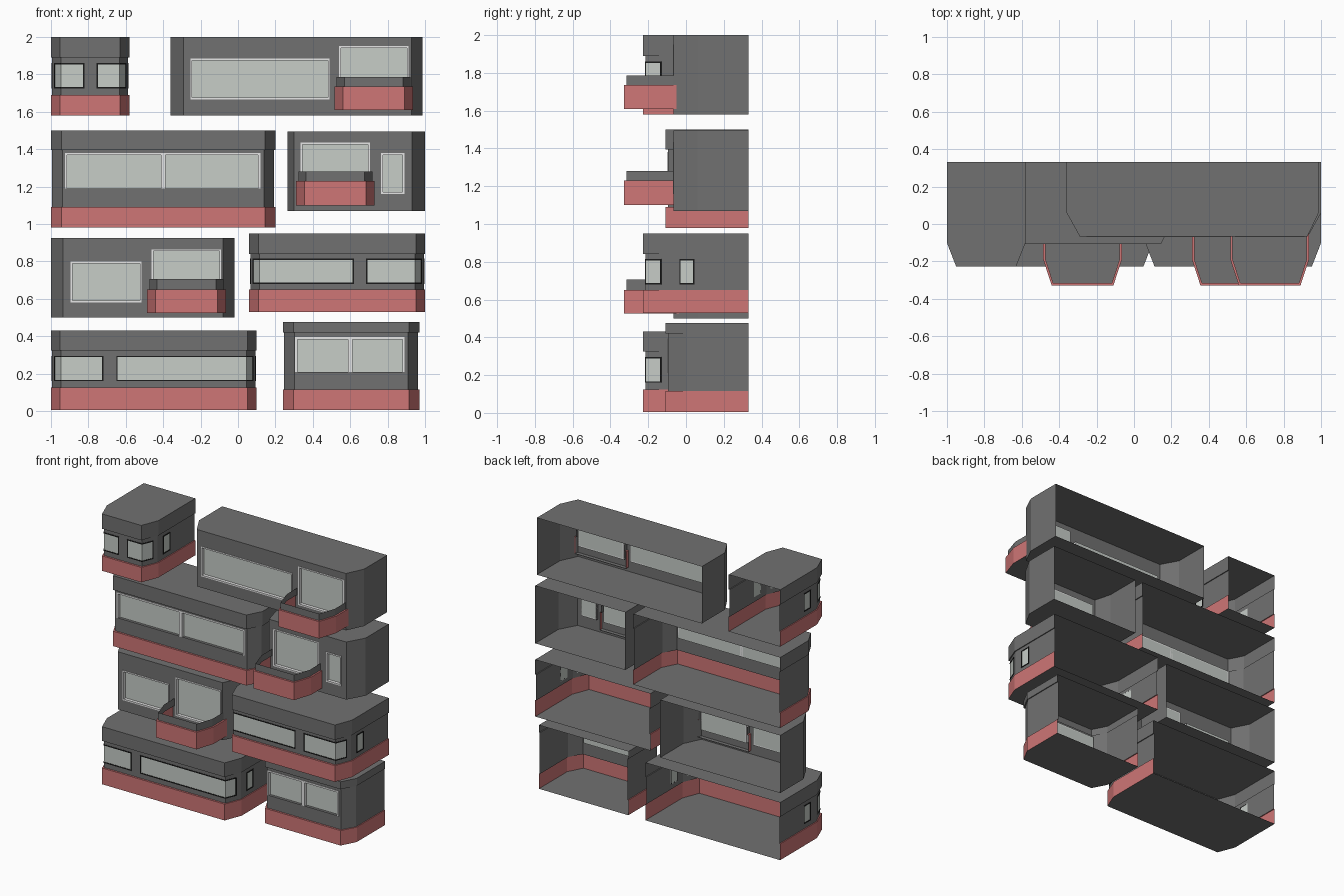
import bpy
import bmesh
from mathutils import Vector

if "Cube" in bpy.data.objects:
    bpy.data.objects.remove(bpy.data.objects["Cube"], do_unlink=True)

BACK = 0.33


def material(name, r, g, b):
    m = bpy.data.materials.new(name)
    m.use_nodes = True
    m.diffuse_color = (r, g, b, 1)
    m.node_tree.nodes["Principled BSDF"].inputs["Base Color"].default_value = (r, g, b, 1)
    return m


GREY = material("wall grey", 0.165, 0.165, 0.165)
RED = material("base red", 0.62, 0.18, 0.18)
GLASS = material("window glass", 0.57, 0.61, 0.575)
WHITE = material("white frame", 0.9, 0.9, 0.9)
BLACK = material("black frame", 0.01, 0.01, 0.01)


def make(name, faces, mat):
    """One object from a list of polygons."""
    if not faces:
        return
    bm = bmesh.new()
    for f in faces:
        bm.faces.new([bm.verts.new(p) for p in f])
    bmesh.ops.remove_doubles(bm, verts=bm.verts, dist=0.0002)
    me = bpy.data.meshes.new(name)
    bm.to_mesh(me)
    bm.free()
    me.materials.append(mat)
    bpy.context.collection.objects.link(bpy.data.objects.new(name, me))


def outline(x0, x1, front, corner, cl, cr, back=BACK):
    """Open plan line with chamfered front corners, running left to right."""
    return [(x0, back), (x0, corner), (x0 + cl, front),
            (x1 - cr, front), (x1, corner), (x1, back)]


def ribbon(line, z0, z1):
    return [[(*a, z0), (*b, z0), (*b, z1), (*a, z1)] for a, b in zip(line, line[1:])]


def ledge(outer, inner, z):
    return [[(*outer[i], z), (*outer[i + 1], z), (*inner[i + 1], z), (*inner[i], z)]
            for i in range(len(outer) - 1)]


def slab(line, z):
    return [[(*p, z) for p in line]]


class Panel:
    """Flat wall piece between two plan points, with u along it and d into it."""

    def __init__(self, a, b):
        self.a = Vector((*a, 0))
        run = Vector((*b, 0)) - self.a
        self.length = run.length
        self.dir = run.normalized()
        self.inward = Vector((-self.dir.y, self.dir.x, 0))

    def pt(self, u, z, d=0):
        return self.a + self.dir * u + self.inward * d + Vector((0, 0, z))

    def quad(self, u0, u1, z0, z1, d=0):
        return [self.pt(u0, z0, d), self.pt(u1, z0, d), self.pt(u1, z1, d), self.pt(u0, z1, d)]

    def tube(self, u0, u1, z0, z1, d0, d1):
        a, b = self.quad(u0, u1, z0, z1, d0), self.quad(u0, u1, z0, z1, d1)
        return [[a[i], b[i], b[(i + 1) % 4], a[(i + 1) % 4]] for i in range(4)]

    def bar(self, u0, u1, z0, z1, d0, d1):
        return self.tube(u0, u1, z0, z1, d0, d1) + [
            self.quad(u0, u1, z0, z1, d0), self.quad(u0, u1, z0, z1, d1)[::-1]]

    def wall(self, z0, z1, holes):
        us = sorted({0, self.length, *[h[0] for h in holes], *[h[1] for h in holes]})
        zs = sorted({z0, z1, *[h[2] for h in holes], *[h[3] for h in holes]})
        faces = []
        for ua, ub in zip(us, us[1:]):
            for za, zb in zip(zs, zs[1:]):
                u, z = (ua + ub) / 2, (za + zb) / 2
                if not any(h[0] < u < h[1] and h[2] < z < h[3] for h in holes):
                    faces.append(self.quad(ua, ub, za, zb))
        return faces


def glazed_walls(name, line, z0, z1, holes, recess, width, frame_mat, sill=False):
    """Walls with glass and frames; holes maps a panel index to its openings."""
    walls, glass, frames = [], [], []
    for i, (a, b) in enumerate(zip(line, line[1:])):
        p = Panel(a, b)
        hs = holes.get(i, [])
        walls += p.wall(z0, z1, hs)
        for u0, u1, za, zb in hs:
            glass.append(p.quad(u0, u1, za, zb, recess))
            if recess:
                walls += p.tube(u0, u1, za, zb, 0, recess)
            d0, d1 = -0.003, recess
            frames += p.bar(u0, u1, zb - width, zb, d0, d1)
            if not sill:
                frames += p.bar(u0, u1, za, za + width, d0, d1)
            if u0 > 0.0005:
                frames += p.bar(u0, u0 + width, za, zb, d0, d1)
            if u1 < p.length - 0.0005:
                frames += p.bar(u1 - width, u1, za, zb, d0, d1)
    make(name + "_walls", walls, GREY)
    make(name + "_glass", glass, GLASS)
    make(name + "_frames", frames, frame_mat)


def stepped_shell(name, line, inner, z0, zb, zt, z1):
    """Red base, overhanging top band, floor and ceiling."""
    make(name + "_base", ribbon(line, z0, zb) + ledge(line, inner, zb), RED)
    make(name + "_top_band", ribbon(line, zt, z1) + ledge(line, inner, zt), GREY)
    make(name + "_floor", slab(line, z0), GREY)
    make(name + "_ceiling", slab(line, z1), GREY)


def corner_bay(name, x0, x1, z0, zb, zt, z1, gap, wz):
    """Deep bay whose windows wrap both chamfered corners."""
    line = outline(x0, x1, -0.228, -0.1, 0.05, 0.05)
    inner = outline(x0 + 0.007, x1 - 0.007, -0.214, -0.1, 0.047, 0.047)
    stepped_shell(name, line, inner, z0, zb, zt, z1)
    xs = inner[2][0]
    front = inner[3][0] - xs
    slant = Panel(inner[1], inner[2]).length
    side = BACK + 0.1
    holes = {0: [(BACK - 0.045, BACK + 0.035, *wz)],
             1: [(slant * 0.27, slant, *wz)],
             2: [(0, gap[0] - xs, *wz), (gap[1] - xs, front, *wz)],
             3: [(0, slant * 0.73, *wz)],
             4: [(side - BACK - 0.035, side - BACK + 0.045, *wz)]}
    glazed_walls(name, inner, zb, zt, holes, 0, 0.007, BLACK)


def ribbon_bay(name, x0, x1, z0, zb, zt, z1, wins):
    """Shallow bay with one long divided window over a sill."""
    line = outline(x0, x1, -0.108, 0.0, 0.057, 0.057)
    inner = outline(x0 + 0.007, x1 - 0.007, -0.094, 0.0, 0.055, 0.055)
    stepped_shell(name, line, inner, z0, zb, zt, z1)
    xs = inner[2][0]
    holes = {2: [(a - xs, b - xs, c, d) for a, b, c, d in wins]}
    glazed_walls(name, inner, zb, zt, holes, 0.02, 0.012, WHITE, True)


def balcony(name, x0, x1, z0, zr, z1):
    line = outline(x0, x1, -0.328, -0.19, 0.045, 0.045, -0.037)
    inner = outline(x0 + 0.012, x1 - 0.012, -0.314, -0.187, 0.041, 0.041, -0.037)
    make(name + "_base", ribbon(line, z0, zr) + ledge(line, inner, zr), RED)
    make(name + "_parapet", ribbon(inner, zr, z1), GREY)
    make(name + "_floor", slab(line, z0), GREY)


def flat_bay(name, x0, x1, z0, z1, cl, cr, wins, rail):
    """Plain wall unit with a balcony door and a separate window."""
    line = outline(x0, x1, -0.066, 0.06, cl, cr)
    xs = line[2][0]
    holes = {2: [(a - xs, b - xs, c, d) for a, b, c, d in wins]}
    glazed_walls(name, line, z0, z1, holes, 0.02, 0.01, WHITE)
    make(name + "_floor", slab(line, z0), GREY)
    make(name + "_ceiling", slab(line, z1), GREY)
    balcony(name + "_balcony", *rail)


# Deep corner bays
corner_bay("upper_tower_bay", -1, -0.58, 1.58, 1.69, 1.89, 2.0, (-0.82, -0.755), (1.725, 1.86))
corner_bay("middle_corner_bay", 0.06, 1, 0.53, 0.65, 0.84, 0.95, (0.62, 0.685), (0.68, 0.815))
corner_bay("lower_corner_bay", -1, 0.1, 0.005, 0.125, 0.325, 0.43, (-0.72, -0.65), (0.16, 0.295))

# Shallow bays with long windows
ribbon_bay("long_window_bay", -1, 0.2, 0.98, 1.09, 1.395, 1.5,
           [(-0.925, -0.4, 1.19, 1.38), (-0.4, 0.12, 1.19, 1.38)])
ribbon_bay("lower_window_bay", 0.24, 0.97, 0.005, 0.115, 0.42, 0.475,
           [(0.305, 0.6, 0.21, 0.395), (0.6, 0.89, 0.21, 0.395)])

# Plain units with balconies
flat_bay("upper_balcony_unit", -0.36, 0.987, 1.58, 2.0, 0.07, 0.06,
         [(-0.255, 0.49, 1.665, 1.885), (0.54, 0.912, 1.665, 1.95)],
         (0.515, 0.935, 1.61, 1.735, 1.785))
flat_bay("small_balcony_unit", 0.265, 1, 1.07, 1.495, 0.035, 0.07,
         [(0.335, 0.705, 1.16, 1.435), (0.765, 0.89, 1.16, 1.38)],
         (0.31, 0.73, 1.1, 1.23, 1.28))
flat_bay("middle_balcony_unit", -1, -0.02, 0.5, 0.925, 0.065, 0.06,
         [(-0.895, -0.515, 0.58, 0.8), (-0.462, -0.09, 0.58, 0.865)],
         (-0.485, -0.065, 0.525, 0.65, 0.705))
